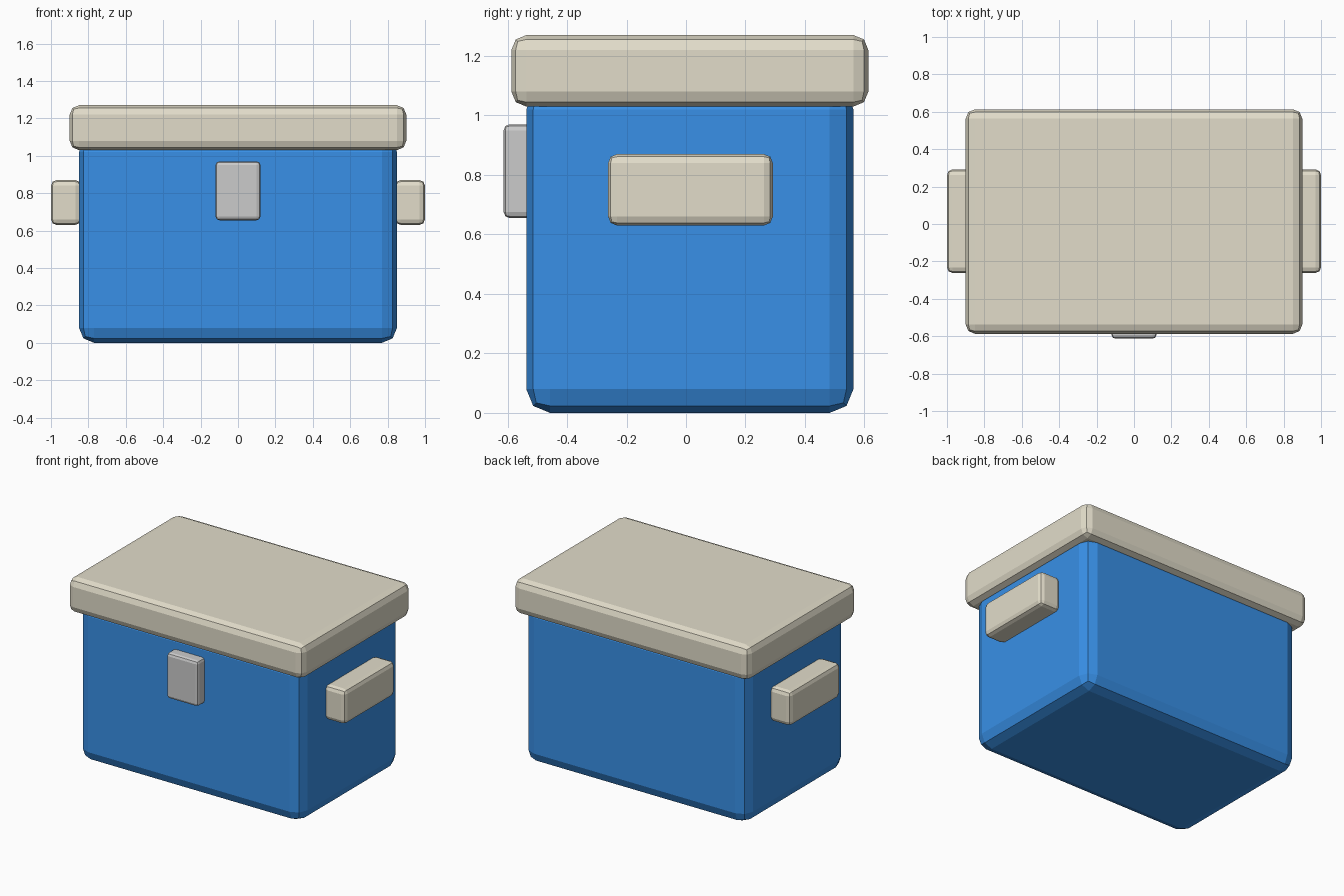
import bpy

if "Cube" in bpy.data.objects:
    bpy.data.objects.remove(bpy.data.objects["Cube"])


def material(name, color):
    mat = bpy.data.materials.new(name)
    mat.diffuse_color = (*color, 1)
    mat.use_nodes = True
    mat.node_tree.nodes["Principled BSDF"].inputs["Base Color"].default_value = mat.diffuse_color
    return mat


def box(name, low, high, bevel, mat=None):
    """Flat-shaded box between two corners with two-segment rounded edges."""
    center = [(a + b) / 2 for a, b in zip(low, high)]
    bpy.ops.mesh.primitive_cube_add(size=1, location=center)
    obj = bpy.context.object
    obj.name = name
    obj.scale = [b - a for a, b in zip(low, high)]
    bpy.ops.object.transform_apply(location=False, rotation=False, scale=True)
    mod = obj.modifiers.new("Rounded edges", 'BEVEL')
    mod.width = bevel
    mod.segments = 2
    if mat:
        obj.data.materials.append(mat)
    return obj


blue = material("blue_plastic", (0.04, 0.28, 0.80))
cream = material("cream_plastic", (0.76, 0.72, 0.59))

# Insulated body, its top tucked inside the lid
box("body", (-0.85, -0.537, 0), (0.85, 0.563, 1.10), 0.08, blue)

# Overhanging lid
box("lid", (-0.90, -0.587, 1.03), (0.90, 0.613, 1.27), 0.05, cream)

# Front latch
box("latch", (-0.12, -0.613, 0.655), (0.12, -0.513, 0.97), 0.02)

# Carrying handles on both sides
for name, side in (("left_handle", -1), ("right_handle", 1)):
    x = sorted((0.84 * side, 1.0 * side))
    box(name, (x[0], -0.262, 0.63), (x[1], 0.292, 0.87), 0.03, cream)
